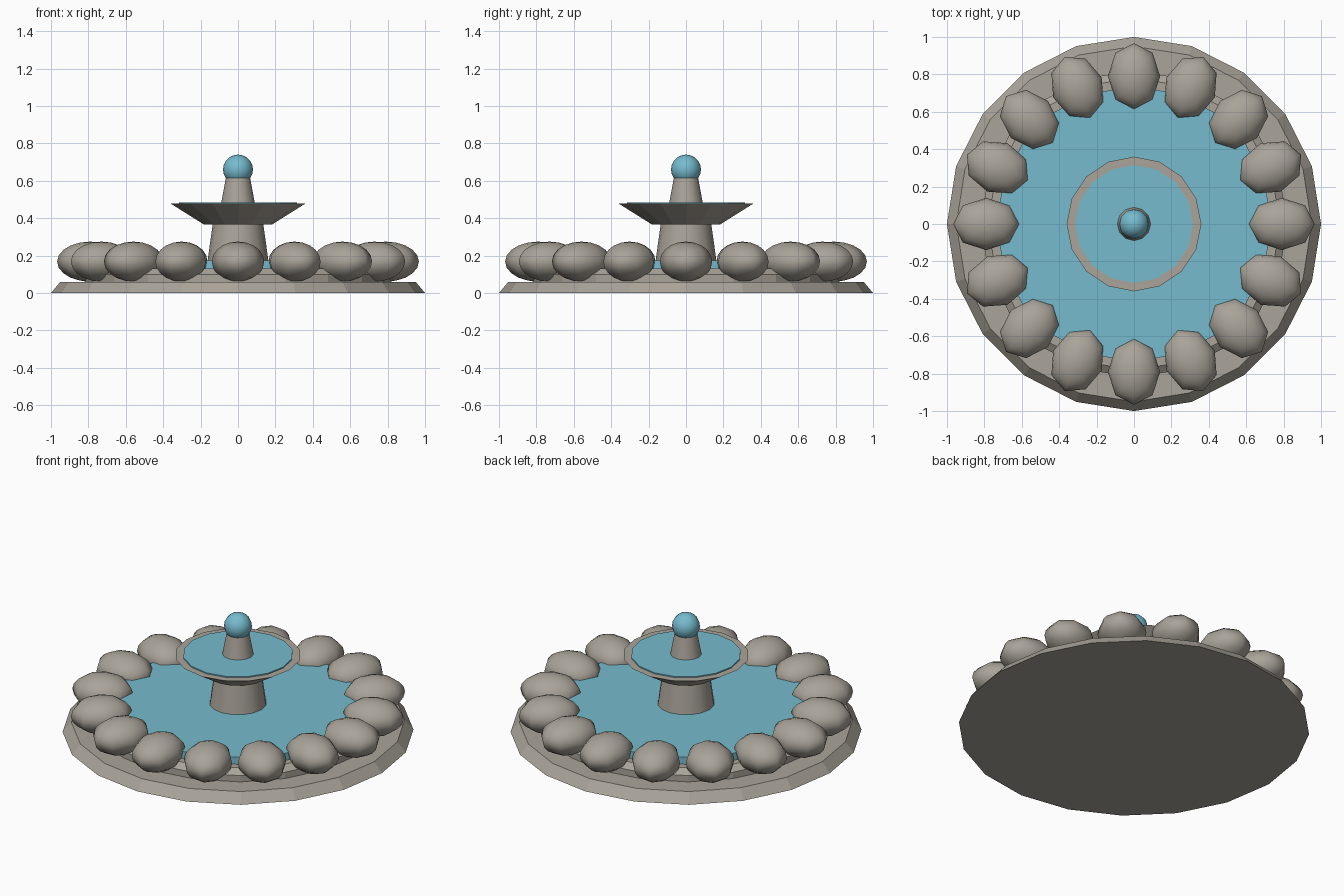
import bpy
import math

cube = bpy.data.objects.get("Cube")
if cube:
    bpy.data.objects.remove(cube, do_unlink=True)


def make_material(name, color):
    mat = bpy.data.materials.new(name)
    mat.use_nodes = True
    mat.diffuse_color = (*color, 1)
    mat.node_tree.nodes["Principled BSDF"].inputs["Base Color"].default_value = (*color, 1)
    return mat


stone = make_material("warm grey stone", (0.40, 0.37, 0.32))
water = make_material("pale blue water", (0.18, 0.50, 0.62))


def lathe(name, profile, sides, mat, smooth=False):
    """Closed solid turned around z from (radius, height) pairs, bottom to top."""
    verts = [(r * math.cos(math.tau * i / sides), r * math.sin(math.tau * i / sides), z)
             for r, z in profile for i in range(sides)]
    faces = [tuple(reversed(range(sides)))]
    for k in range(len(profile) - 1):
        a, b = k * sides, (k + 1) * sides
        for i in range(sides):
            j = (i + 1) % sides
            faces.append((a + i, a + j, b + j, b + i))
    faces.append(tuple(range(len(verts) - sides, len(verts))))
    mesh = bpy.data.meshes.new(name)
    mesh.from_pydata(verts, [], faces)
    mesh.materials.append(mat)
    obj = bpy.data.objects.new(name, mesh)
    bpy.context.collection.objects.link(obj)
    if smooth:
        bpy.ops.object.select_all(action="DESELECT")
        obj.select_set(True)
        bpy.context.view_layer.objects.active = obj
        bpy.ops.object.shade_smooth_by_angle(angle=math.radians(35))
    return obj


def ball(name, segments, rings, location, scale, turn, mat):
    bpy.ops.mesh.primitive_uv_sphere_add(segments=segments, ring_count=rings, radius=1,
                                         location=location, rotation=(0, 0, turn))
    obj = bpy.context.object
    obj.name = name
    obj.scale = scale
    obj.data.materials.append(mat)
    bpy.ops.object.shade_smooth()
    return obj


# Stepped base and pool
lathe("base_plinth", [(1.0, 0), (0.95, 0.06)], 20, stone)
lathe("pool_wall", [(0.82, 0.05), (0.82, 0.10), (0.78, 0.13)], 20, stone)
lathe("pool_water", [(0.735, 0.10), (0.735, 0.175)], 20, water)

# Ring of rounded stones, long axis pointing outward
count = 16
for i in range(count):
    a = math.tau * i / count
    ball(f"rim_stone_{i + 1}", 8, 10, (0.79 * math.cos(a), 0.79 * math.sin(a), 0.168),
         (0.177, 0.14, 0.107), a, stone)

# Central column, bowl and spout
lathe("lower_column", [(0.17, 0.12), (0.135, 0.37)], 16, stone, True)
lathe("upper_bowl", [(0.18, 0.365), (0.36, 0.478)], 16, stone)
lathe("bowl_water", [(0.315, 0.46), (0.315, 0.485)], 16, water)
lathe("spout_column", [(0.092, 0.47), (0.064, 0.62)], 12, stone, True)
ball("water_ball", 12, 10, (0, 0, 0.66), (0.08, 0.08, 0.08), 0, water)
